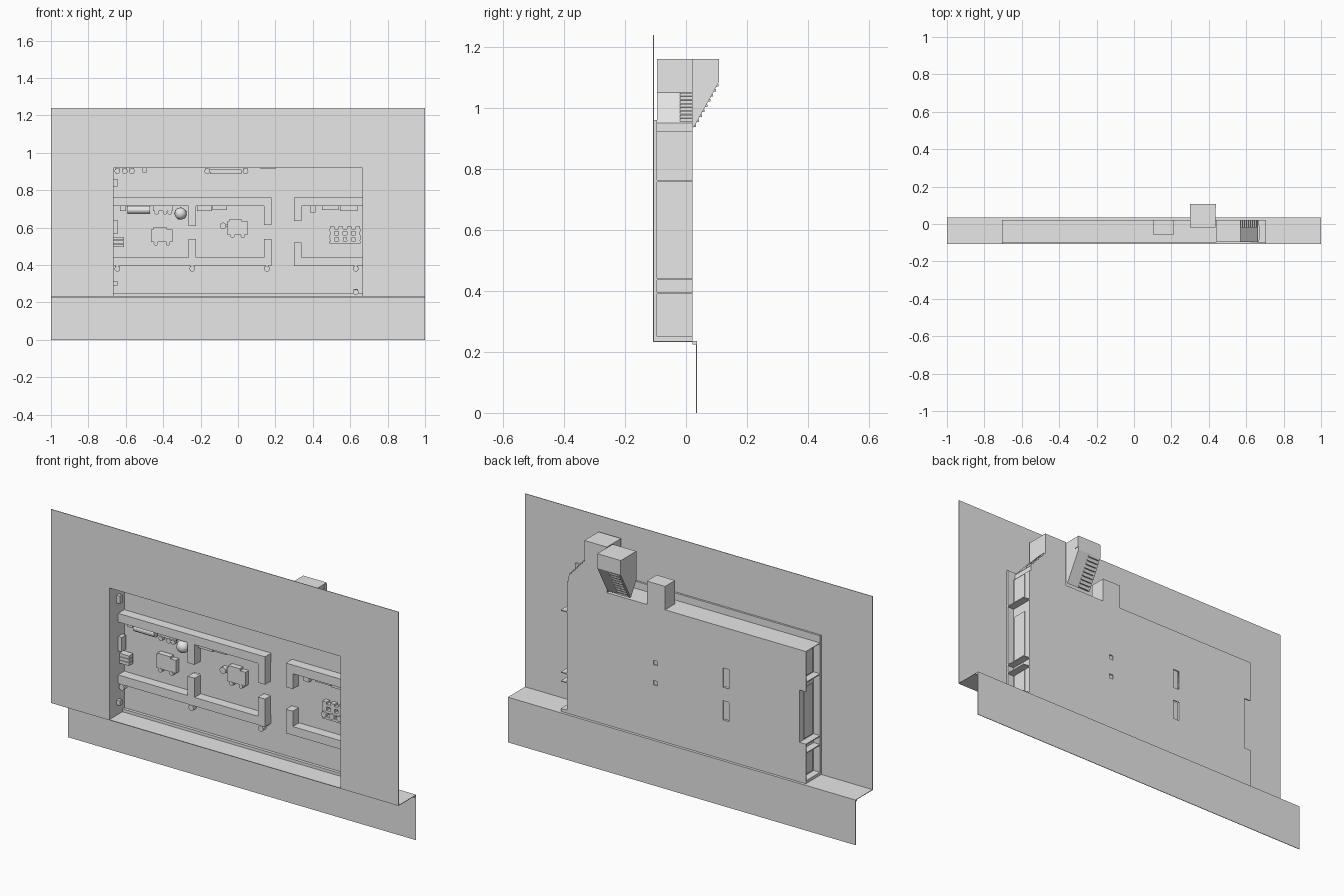
import bpy, bmesh, math
from mathutils import Matrix, Vector

cube = bpy.data.objects.get("Cube")
if cube:
    bpy.data.objects.remove(cube)

grey = bpy.data.materials.new("plain_grey")
grey.use_nodes = True
grey.diffuse_color = (0.8, 0.8, 0.8, 1)
grey.node_tree.nodes["Principled BSDF"].inputs["Base Color"].default_value = (0.8, 0.8, 0.8, 1)


def finish(name, bm):
    mesh = bpy.data.meshes.new(name)
    bmesh.ops.recalc_face_normals(bm, faces=bm.faces)
    bm.to_mesh(mesh)
    bm.free()
    mesh.materials.append(grey)
    ob = bpy.data.objects.new(name, mesh)
    bpy.context.collection.objects.link(ob)
    return ob


def box(name, x, y, z):
    """Box from three (low, high) ranges."""
    bm = bmesh.new()
    size = [b - a for a, b in (x, y, z)]
    mid = [(a + b) / 2 for a, b in (x, y, z)]
    bmesh.ops.create_cube(bm, size=1, matrix=Matrix.Translation(mid) @ Matrix.Diagonal((*size, 1)))
    return finish(name, bm)


def prism(name, points, along):
    """Extrude a closed outline by the vector along."""
    bm = bmesh.new()
    face = bm.faces.new([bm.verts.new(p) for p in points])
    out = bmesh.ops.extrude_face_region(bm, geom=[face])
    moved = [v for v in out["geom"] if isinstance(v, bmesh.types.BMVert)]
    bmesh.ops.translate(bm, verts=moved, vec=Vector(along))
    return finish(name, bm)


def ball(name, x, y, z, r):
    bm = bmesh.new()
    bmesh.ops.create_uvsphere(bm, u_segments=16, v_segments=10, radius=r,
                              matrix=Matrix.Translation((x, y, z)))
    for f in bm.faces:
        f.smooth = True
    return finish(name, bm)


def rod(name, x, y, z, r, length, axis="Y"):
    bm = bmesh.new()
    turn = Matrix.Rotation(math.pi / 2, 4, "X" if axis == "Y" else "Y")
    bmesh.ops.create_cone(bm, cap_ends=True, segments=16, radius1=r, radius2=r, depth=length,
                          matrix=Matrix.Translation((x, y, z)) @ turn)
    return finish(name, bm)


FRONT, LIP, BACK = -0.108, -0.095, 0.022
SIDE, OUT = 0.665, 0.705
GROUND, ROOF = 0.235, 0.92
T = 0.003
ROOM = (FRONT, BACK)

# Facade with its opening
for s in (-1, 1):
    box("facade_side", sorted((s * SIDE, s)), (FRONT, FRONT + T), (GROUND, 1.24))
    box("opening_lip", sorted((s * SIDE, s * OUT)), (FRONT, LIP), (GROUND, 0.96))
box("facade_top", (-SIDE, SIDE), (FRONT, FRONT + T), (ROOF, 1.24))
box("opening_lip_top", (-OUT, OUT), (FRONT, LIP), (ROOF, 0.96))

# Ground ledge and the lower skirt
box("ground", (-1, 1), ROOM, (GROUND - T, GROUND))
box("ground_step", (-1, 1), (BACK, 0.036), (0.225, GROUND))
box("skirt", (-1, 1), (0.033, 0.036), (0, 0.23))

# Back wall with service holes and a side notch
wall = box("back_wall", (-OUT, SIDE), (BACK - 0.006, BACK), (GROUND, ROOF))
holes = [(-0.262, -0.228, 0.61, 0.71), (-0.262, -0.228, 0.44, 0.54),
         (0.148, 0.172, 0.62, 0.643), (0.148, 0.172, 0.515, 0.538),
         (-0.75, -SIDE, 0.44, 0.713)]
for x0, x1, z0, z1 in holes:
    cutter = box("hole_cutter", (x0, x1), (-0.1, 0.1), (z0, z1))
    cutter.hide_render = True
    cutter.hide_viewport = True
    cutter.display_type = "WIRE"
    cut = wall.modifiers.new("hole", "BOOLEAN")
    cut.object = cutter
    cut.solver = "EXACT"
    dg = bpy.context.evaluated_depsgraph_get()
    mesh = bpy.data.meshes.new_from_object(wall.evaluated_get(dg))
    wall.modifiers.clear()
    wall.data = mesh
    bpy.data.objects.remove(cutter)

# Room shell
box("roof", (-OUT, SIDE), ROOM, (ROOF, ROOF + T))
box("baseboard", (-SIDE, SIDE), (0.0, BACK), (GROUND, 0.25))
for s in (-1, 1):
    box("side_wall", sorted((s * SIDE, s * (SIDE + T))), ROOM, (GROUND, ROOF))
    for z in ((0.39, 0.395), (0.436, 0.441), (0.758, 0.763), (GROUND, 0.25)):
        box("side_shelf", sorted((s * SIDE, s * OUT)), (LIP, BACK), z)
    for z in ((0.257, 0.387), (0.447, 0.71), (0.77, 0.915)):
        box("side_panel", sorted((s * SIDE, s * (SIDE + 0.007))), (-0.083, -0.012), z)

# Storeys and the partitions between rooms, broken by a lift shaft
DEEP = (-0.035, 0.012)
for x in ((-SIDE, 0.18), (0.30, SIDE)):
    for z in ((0.395, 0.44), (0.715, 0.76)):
        box("storey_slab", x, (-0.035, BACK), z)
for x, low, high in ((-0.265, 0.54, 0.61), (0.14, 0.54, 0.615), (0.30, 0.52, 0.635)):
    box("partition_low", (x, x + 0.04), DEEP, (0.44, low))
    box("partition_high", (x, x + 0.04), DEEP, (high, 0.715))

# Rooftop: chimney box, stair tower, hopper
box("roof_box", (0.105, 0.21), (-0.06, BACK), (ROOF, 1.045))
prism("stair_tower", [(0.44, LIP, 1.16), (0.57, LIP, 1.16), (0.57, LIP, 1.05),
                      (0.66, LIP, 0.95), (0.66, LIP, ROOF), (0.44, LIP, ROOF)],
      (0, BACK - LIP, 0))
for i in range(8):
    t = i / 8
    x, z = 0.575 + 0.085 * t, 1.045 - 0.095 * t
    box("stair_tread", (x - 0.012, x + 0.006), (-0.02, BACK), (z - 0.006, z + 0.004))
prism("hopper", [(0.30, -0.02, 1.16), (0.30, 0.108, 1.16), (0.30, 0.108, 1.085),
                 (0.30, 0.025, 0.935), (0.30, -0.02, 1.01)], (0.135, 0, 0))
box("hopper_hatch", (0.432, 0.438), (0.085, 0.106), (1.10, 1.157))
for i in range(9):
    t = (i + 0.5) / 9
    y, z = 0.025 + 0.083 * t, 0.935 + 0.15 * t
    box("hopper_slat", (0.31, 0.37), (y - 0.004, y + 0.004), (z - 0.006, z + 0.002))

# Cupboards and ceiling units
NEAR = (-0.01, 0.018)
box("wall_cabinet", (-SIDE, -0.645), (-0.035, 0.0), (0.565, 0.64))
for i in range(3):
    z = 0.497 + 0.018 * i
    box("drawer", (-SIDE, -0.61), (-0.025, 0.01), (z, z + 0.016))
for x0, x1, z in ((-0.63, -0.60, 0.69), (-0.455, -0.35, 0.69), (-0.22, -0.14, 0.69),
                  (-0.135, -0.06, 0.695), (0.385, 0.415, 0.68), (0.45, 0.54, 0.695),
                  (0.545, 0.64, 0.69)):
    box("ceiling_unit", (x0, x1), NEAR, (z, 0.715))
rod("tank", -0.53, 0.0, 0.695, 0.02, 0.12, "X")
for x in (-0.435, -0.39, -0.365):
    rod("ceiling_dial", x, -0.005, 0.682, 0.012, 0.02)
ball("globe", -0.307, -0.012, 0.675, 0.032)

# Work carts on wheels
for x0, x1, z0, z1 in ((-0.465, -0.35, 0.522, 0.59), (-0.055, 0.05, 0.562, 0.635)):
    box("cart", (x0, x1), NEAR, (z0, z1))
    box("cart_top", (x0 + 0.01, x1 - 0.03), (-0.014, 0.014), (z1, z1 + 0.012))
    for x in (x0 + 0.025, x1 - 0.025):
        rod("cart_wheel", x, 0.0, z0 - 0.007, 0.011, 0.025)
rod("cart_lens", -0.08, 0.0, 0.61, 0.017, 0.025)
box("cart_arm", (-0.08, -0.055), (0.0, 0.012), (0.605, 0.617))

# Machine bench
for z in (0.515, 0.548, 0.58):
    box("bench_shelf", (0.49, 0.655), NEAR, (z, z + 0.014))
for i in range(4):
    x = 0.505 + 0.045 * i
    rod("bench_dial", x, -0.008, 0.54, 0.015, 0.02)
    box("bench_block", (x - 0.012, x + 0.012), NEAR, (0.56, 0.605))

# Lamps
for x, z in ((-0.645, 0.902), (-0.605, 0.902), (-0.567, 0.902), (-0.165, 0.902), (0.04, 0.902),
             (-0.645, 0.38), (-0.245, 0.38), (0.155, 0.38), (0.63, 0.38), (0.63, 0.255)):
    rod("lamp", x, -0.022, z, 0.015, 0.028)
    box("lamp_bracket", (x - 0.012, x + 0.012), (-0.02, BACK), (z + 0.003, z + 0.017))
box("strip_light", (-0.15, 0.02), NEAR, (0.887, 0.912))
box("ceiling_plate", (0.12, 0.2), (-0.03, 0.018), (0.914, ROOF))
box("small_fitting", (-0.51, -0.488), NEAR, (0.895, ROOF))
for z in ((0.29, 0.315), (0.82, 0.86)):
    box("wall_switch", (-SIDE, -0.645), (-0.05, -0.03), z)
